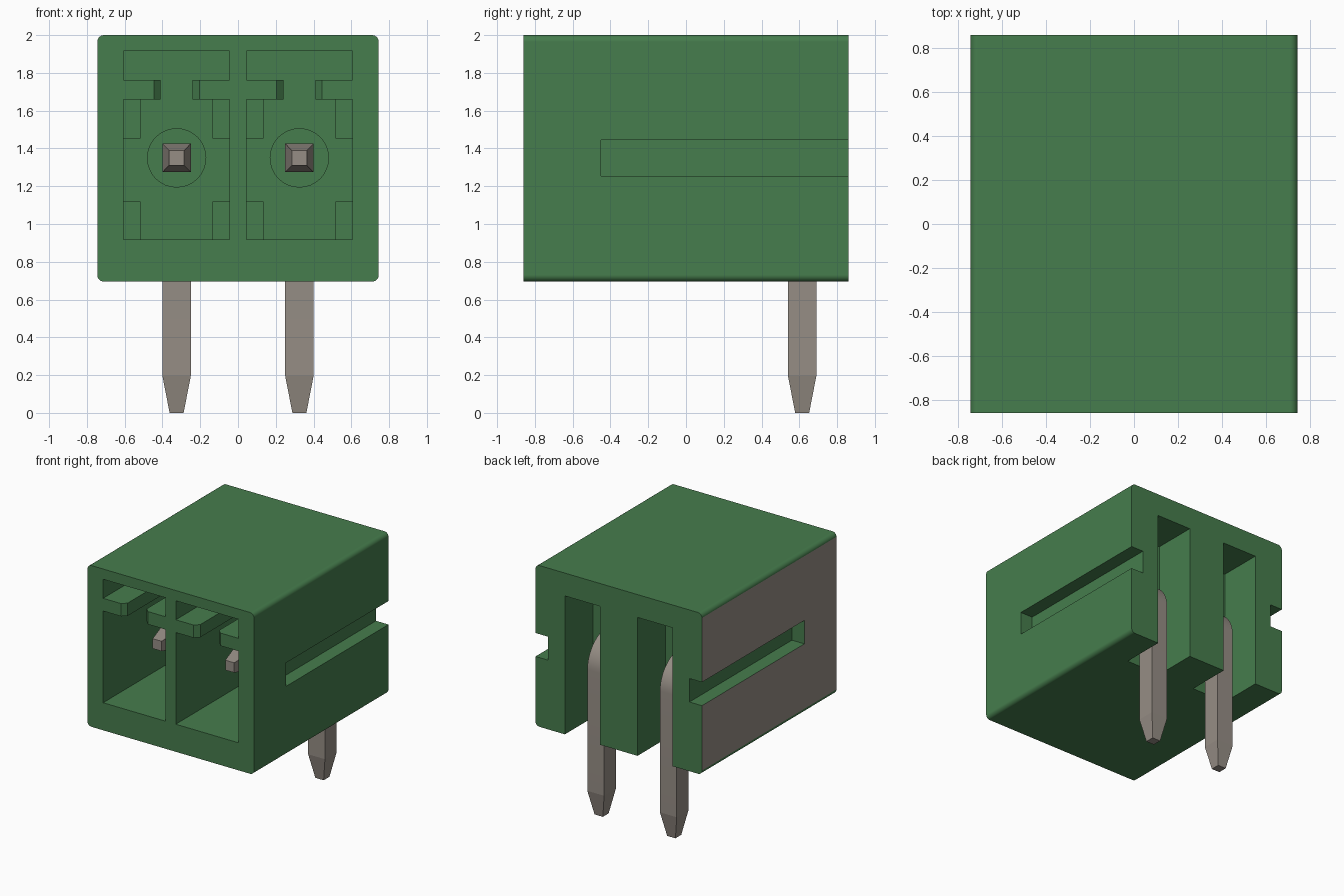
import bpy, bmesh, math
from mathutils import Vector

if "Cube" in bpy.data.objects:
    bpy.data.objects.remove(bpy.data.objects["Cube"], do_unlink=True)


def material(name, rgb):
    m = bpy.data.materials.new(name)
    m.use_nodes = True
    m.diffuse_color = (*rgb, 1)
    bsdf = next(n for n in m.node_tree.nodes if n.type == 'BSDF_PRINCIPLED')
    bsdf.inputs["Base Color"].default_value = (*rgb, 1)
    return m


GREEN = material("housing green", (0.061, 0.205, 0.074))
GREY = material("pin grey", (0.305, 0.27, 0.235))

W, D = 0.745, 0.86            # half width and half depth of the housing
Z0, Z1 = 0.695, 2.0           # bottom and top of the housing
PITCH, PIN_Z = 0.325, 1.35    # pin position (mirrored in x)
CELL_BACK = 0.30              # y of the back wall of the cells


def finish(name, bm, *mats):
    bmesh.ops.recalc_face_normals(bm, faces=bm.faces)
    me = bpy.data.meshes.new(name)
    bm.to_mesh(me)
    bm.free()
    ob = bpy.data.objects.new(name, me)
    bpy.context.collection.objects.link(ob)
    for m in mats:
        me.materials.append(m)
    return ob


def prism(name, pts, a, b, axis, *mats):
    """Extrude a 2D outline from a to b: (x, z) along y, or (x, y) along z."""
    bm = bmesh.new()
    place = (lambda p, t: (p[0], t, p[1])) if axis == 'y' else (lambda p, t: (p[0], p[1], t))
    lo = [bm.verts.new(place(p, a)) for p in pts]
    hi = [bm.verts.new(place(p, b)) for p in pts]
    bm.faces.new(lo)
    bm.faces.new(hi)
    n = len(pts)
    for i in range(n):
        j = (i + 1) % n
        bm.faces.new((lo[i], lo[j], hi[j], hi[i]))
    return finish(name, bm, *mats)


def box(name, x, y, z, *mats):
    pts = [(x[0], y[0]), (x[1], y[0]), (x[1], y[1]), (x[0], y[1])]
    return prism(name, pts, z[0], z[1], 'z', *mats)


def activate(ob):
    bpy.ops.object.select_all(action='DESELECT')
    ob.select_set(True)
    bpy.context.view_layer.objects.active = ob


def cut(target, cutter):
    cutter.hide_render = True
    mod = target.modifiers.new("cut", 'BOOLEAN')
    mod.operation, mod.solver, mod.object = 'DIFFERENCE', 'EXACT', cutter
    activate(target)
    bpy.ops.object.modifier_apply(modifier=mod.name)
    bpy.data.objects.remove(cutter, do_unlink=True)


# Housing block with rounded long edges
R, STEPS = 0.035, 6
outline = []
for k, (sx, sz) in enumerate([(1, 1), (-1, 1), (-1, -1), (1, -1)]):
    cx = sx * (W - R)
    cz = (Z1 - R) if sz > 0 else (Z0 + R)
    for i in range(STEPS + 1):
        t = math.pi / 2 * (k + i / STEPS)
        outline.append((cx + R * math.cos(t), cz + R * math.sin(t)))
housing = prism("housing", outline, -D, D, 'y', GREEN, GREY)

# Right-hand outer wall is grey, everything else green
for f in housing.data.polygons:
    f.material_index = 1 if f.normal.x < -0.999 else 0

for s in (-1, 1):
    c = s * PITCH
    # Front cell: main chamber, neck between two tabs, and upper slot
    half = [(0.28, 0.918), (0.28, 1.66), (0.085, 1.66), (0.085, 1.763),
            (0.28, 1.763), (0.28, 1.917)]
    cell = [(c + x, z) for x, z in half] + [(c - x, z) for x, z in reversed(half)]
    cut(housing, prism("cell_cutter", cell, -D - 0.1, CELL_BACK, 'y', GREEN))
    # Chamfered lead-in on the tabs
    lead = [(c - 0.16, -D - 0.04), (c + 0.16, -D - 0.04),
            (c + 0.085, -D + 0.035), (c - 0.085, -D + 0.035)]
    cut(housing, prism("lead_in_cutter", lead, 1.62, 1.80, 'z', GREEN))
    # Rear slot, open to the back and the bottom
    cut(housing, box("rear_slot_cutter", (c - 0.157, c + 0.157), (0.50, D + 0.1),
                     (Z0 - 0.1, 1.815), GREEN))
    # Side groove, open to the back
    xs = sorted((s * (W - 0.112), s * (W + 0.1)))
    cut(housing, box("side_groove_cutter", xs, (-0.45, D + 0.1), (1.255, 1.445), GREEN))

activate(housing)
bpy.ops.object.shade_smooth_by_angle(angle=math.radians(30))
weighted = housing.modifiers.new("flat sides", 'WEIGHTED_NORMAL')
weighted.keep_sharp = True


def make_pin(name, x):
    """Square pin swept along an L-shaped path with tapered ends."""
    h, bend = 0.075, 0.175
    y_leg = 0.615
    path = [(-0.57, PIN_Z, 0, 0.04), (-0.39, PIN_Z, 0, h)]
    for i in range(13):
        t = math.pi / 2 * i / 12
        path.append((y_leg - bend + bend * math.sin(t),
                     PIN_Z - bend + bend * math.cos(t), t, h))
    path += [(y_leg, 0.195, math.pi / 2, h), (y_leg, 0.0, math.pi / 2, 0.037)]
    bm = bmesh.new()
    rings = []
    for y, z, t, r in path:
        n = Vector((0, math.sin(t), math.cos(t))) * r
        u = Vector((r, 0, 0))
        o = Vector((x, y, z))
        rings.append([bm.verts.new(o + u * a + n * b)
                      for a, b in ((-1, -1), (1, -1), (1, 1), (-1, 1))])
    for a, b in zip(rings, rings[1:]):
        for i in range(4):
            j = (i + 1) % 4
            bm.faces.new((a[i], a[j], b[j], b[i]))
    bm.faces.new(rings[0])
    bm.faces.new(rings[-1])
    ob = finish(name, bm, GREY)
    activate(ob)
    bpy.ops.object.shade_smooth_by_angle(angle=math.radians(10))


for side, s in (("right", -1), ("left", 1)):
    c = s * PITCH
    make_pin(side + "_pin", c)
    # Round boss where the pin leaves the back wall
    ring = [(c + 0.157 * math.cos(math.tau * i / 32),
             PIN_Z + 0.157 * math.sin(math.tau * i / 32)) for i in range(32)]
    boss = prism(side + "_pin_boss", ring, CELL_BACK - 0.05, CELL_BACK + 0.02, 'y', GREEN)
    activate(boss)
    bpy.ops.object.shade_smooth_by_angle(angle=math.radians(30))
    # Corner pads at the back of the cell
    for e in (-1, 1):
        xs = sorted((c + e * 0.19, c + e * 0.285))
        for level, z in (("lower", (0.913, 1.12)), ("upper", (1.453, 1.665))):
            edge = "outer" if e == s else "inner"
            box(f"{side}_{edge}_{level}_pad", xs, (CELL_BACK - 0.12, CELL_BACK + 0.02), z, GREEN)
